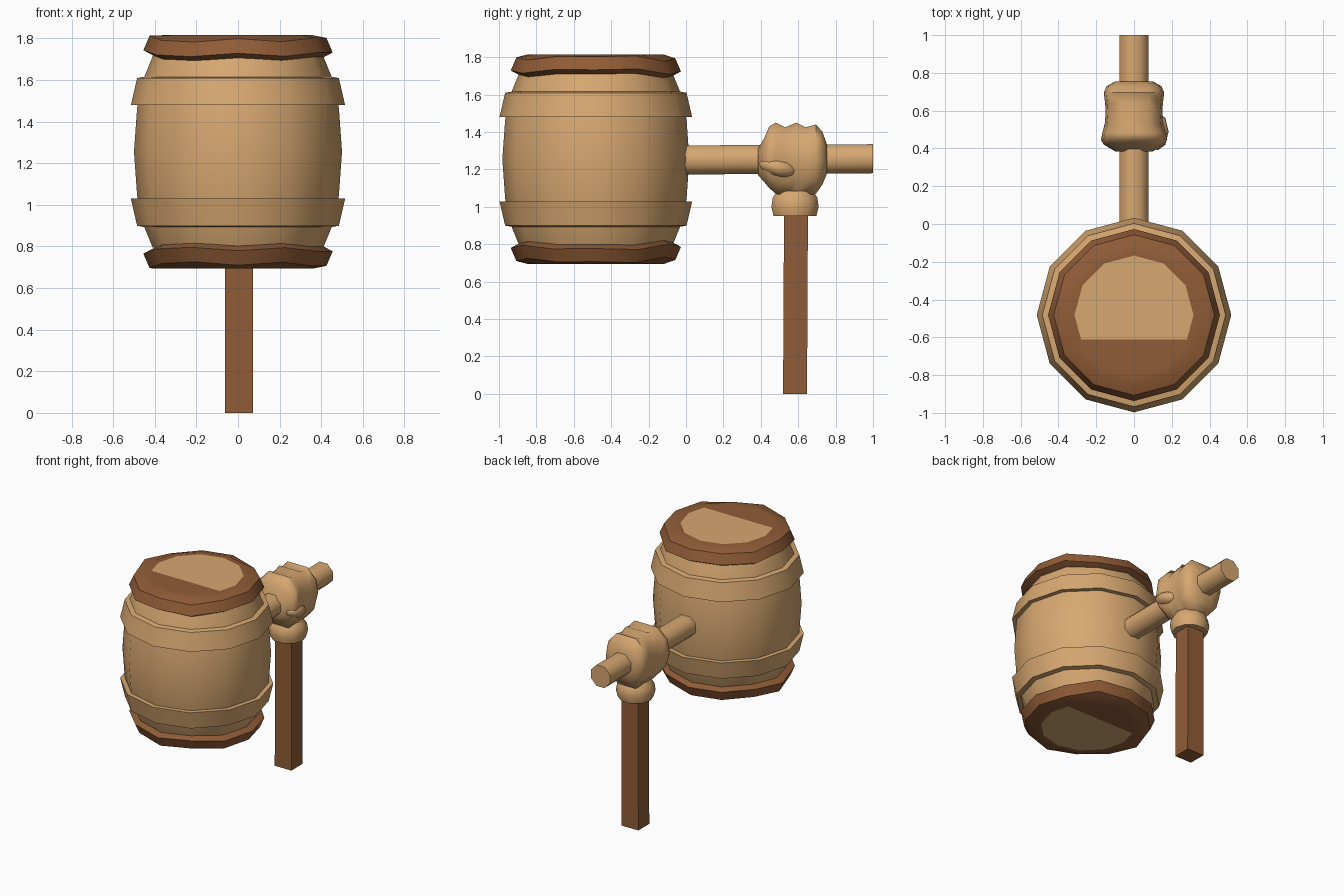
import bpy, bmesh, math
from mathutils import Vector

if "Cube" in bpy.data.objects:
    bpy.data.objects.remove(bpy.data.objects["Cube"])

CY, MID = -0.482, 1.2545   # barrel axis and mid height
N = 12


def material(name, rgb):
    m = bpy.data.materials.new(name)
    m.diffuse_color = (*rgb, 1)
    m.use_nodes = True
    m.node_tree.nodes["Principled BSDF"].inputs["Base Color"].default_value = m.diffuse_color
    return m


tan = material("light_wood", (0.68, 0.39, 0.165))
brown = material("dark_wood", (0.28, 0.108, 0.038))


def finish(bm, name, mats, angle=40):
    bmesh.ops.recalc_face_normals(bm, faces=bm.faces[:])
    me = bpy.data.meshes.new(name)
    bm.to_mesh(me)
    bm.free()
    ob = bpy.data.objects.new(name, me)
    bpy.context.collection.objects.link(ob)
    for m in mats:
        me.materials.append(m)
    bpy.ops.object.select_all(action='DESELECT')
    ob.select_set(True)
    bpy.context.view_layer.objects.active = ob
    bpy.ops.object.shade_smooth_by_angle(angle=math.radians(angle))
    return ob


def loft(bm, rings, closed=False, caps=True):
    """Skin rings of points; returns the rings as vertices and the cap faces."""
    vs = [[bm.verts.new(p) for p in r] for r in rings]
    n = len(vs[0])
    pairs = list(zip(vs, vs[1:])) + ([(vs[-1], vs[0])] if closed else [])
    for a, b in pairs:
        for i in range(n):
            j = (i + 1) % n
            bm.faces.new((a[i], a[j], b[j], b[i]))
    ends = [bm.faces.new(vs[0]), bm.faces.new(vs[-1])] if caps and not closed else []
    return vs, ends


def ring(r, z, cx=0, cy=CY, n=N):
    return [Vector((cx + r * math.cos(math.tau * i / n),
                    cy + r * math.sin(math.tau * i / n), z)) for i in range(n)]


# barrel body
bm = bmesh.new()
profile = [(0.41, -0.46), (0.455, -0.35), (0.485, -0.21), (0.5, 0),
           (0.485, 0.21), (0.455, 0.35), (0.41, 0.46)]
loft(bm, [ring(r, MID + z) for r, z in profile])
finish(bm, "barrel_body", [tan])

for s, side in ((1, "upper"), (-1, "lower")):
    # hoop
    bm = bmesh.new()
    hoop = [(0.44, 0.225), (0.515, 0.225), (0.485, 0.355), (0.43, 0.365)]
    loft(bm, [ring(r, MID + s * z) for r, z in hoop], closed=True)
    finish(bm, side + "_hoop", [tan])

    # uneven rim with an inlaid end patch, cut straight on one side
    bm = bmesh.new()
    rim = [(0.39, 0.435), (0.455, 0.47), (0.425, 0.54), (0.36, 0.561), (0.315, 0.561)]
    rings = [ring(r, MID + s * z) for r, z in rim]
    for k in (0, 1, 2):
        for i, p in enumerate(rings[k]):
            p.z += s * (0.012 * math.sin(i * 2.3) + 0.008 * math.cos(i * 1.1))
    vs, ends = loft(bm, rings)
    cap = ends[1]
    cut_y = CY - s * 0.13
    bmesh.ops.bisect_plane(bm, geom=[cap] + cap.edges[:] + cap.verts[:],
                           plane_co=(0, cut_y, 0), plane_no=(0, 1, 0))
    for f in bm.faces:
        c = f.calc_center_median()
        flat = all(abs(v.co.z - (MID + s * 0.561)) < 1e-4 for v in f.verts)
        inside = all(math.hypot(v.co.x, v.co.y - CY) < 0.32 for v in f.verts)
        f.material_index = 1 if flat and inside and s * (c.y - cut_y) > 0 else 0
    finish(bm, side + "_rim", [brown, tan])

# cross bar
bm = bmesh.new()
bar = [[(0.083 * math.cos(math.tau * (i + 0.5) / 8), y,
         z + 0.084 * math.sin(math.tau * (i + 0.5) / 8)) for i in range(8)]
       for y, z in ((-0.03, 1.25), (1.0, 1.257))]
loft(bm, bar)
finish(bm, "cross_bar", [tan], 50)

# fist: stations along the bar (y, half width, bottom z, top z), ridged by knuckles
bm = bmesh.new()
stations = [(0.385, 0.10, 1.17, 1.31), (0.42, 0.16, 1.13, 1.37), (0.445, 0.175, 1.10, 1.43),
            (0.48, 0.168, 1.07, 1.45), (0.53, 0.155, 1.06, 1.425), (0.59, 0.15, 1.06, 1.45),
            (0.64, 0.153, 1.06, 1.425), (0.695, 0.16, 1.07, 1.44), (0.73, 0.145, 1.12, 1.40),
            (0.755, 0.10, 1.18, 1.33)]
section = [(0.45, -1), (0.85, -0.6), (1, 0), (0.92, 0.6), (0.5, 1),
           (-0.5, 1), (-0.92, 0.6), (-1, 0), (-0.85, -0.6), (-0.45, -1)]
loft(bm, [[(w * a, y, (lo + hi) / 2 + (hi - lo) / 2 * b) for a, b in section]
          for y, w, lo, hi in stations])
finish(bm, "fist", [tan], 50)

# thumb folded over the side of the fist
bm = bmesh.new()
bmesh.ops.create_uvsphere(bm, u_segments=8, v_segments=6, radius=1)
for v in bm.verts:
    v.co = Vector((0.125 + 0.058 * v.co.x, 0.49 + 0.10 * v.co.y,
                   1.21 + 0.05 * v.co.z - 0.02 * v.co.y))
finish(bm, "thumb", [tan], 60)

# wrist cuff
bm = bmesh.new()
cuff = [(0.12, 0.95), (0.133, 1.0), (0.125, 1.05), (0.10, 1.085)]
loft(bm, [ring(r, z, 0.003, 0.583, 10) for r, z in cuff])
finish(bm, "wrist_cuff", [tan])

# square handle
bm = bmesh.new()
loft(bm, [[(0.005 + a * 0.068, y + b * 0.064, z)
           for a, b in ((-1, -1), (1, -1), (1, 1), (-1, 1))]
          for y, z in ((0.583, 0), (0.588, 0.97))])
finish(bm, "handle", [brown])
